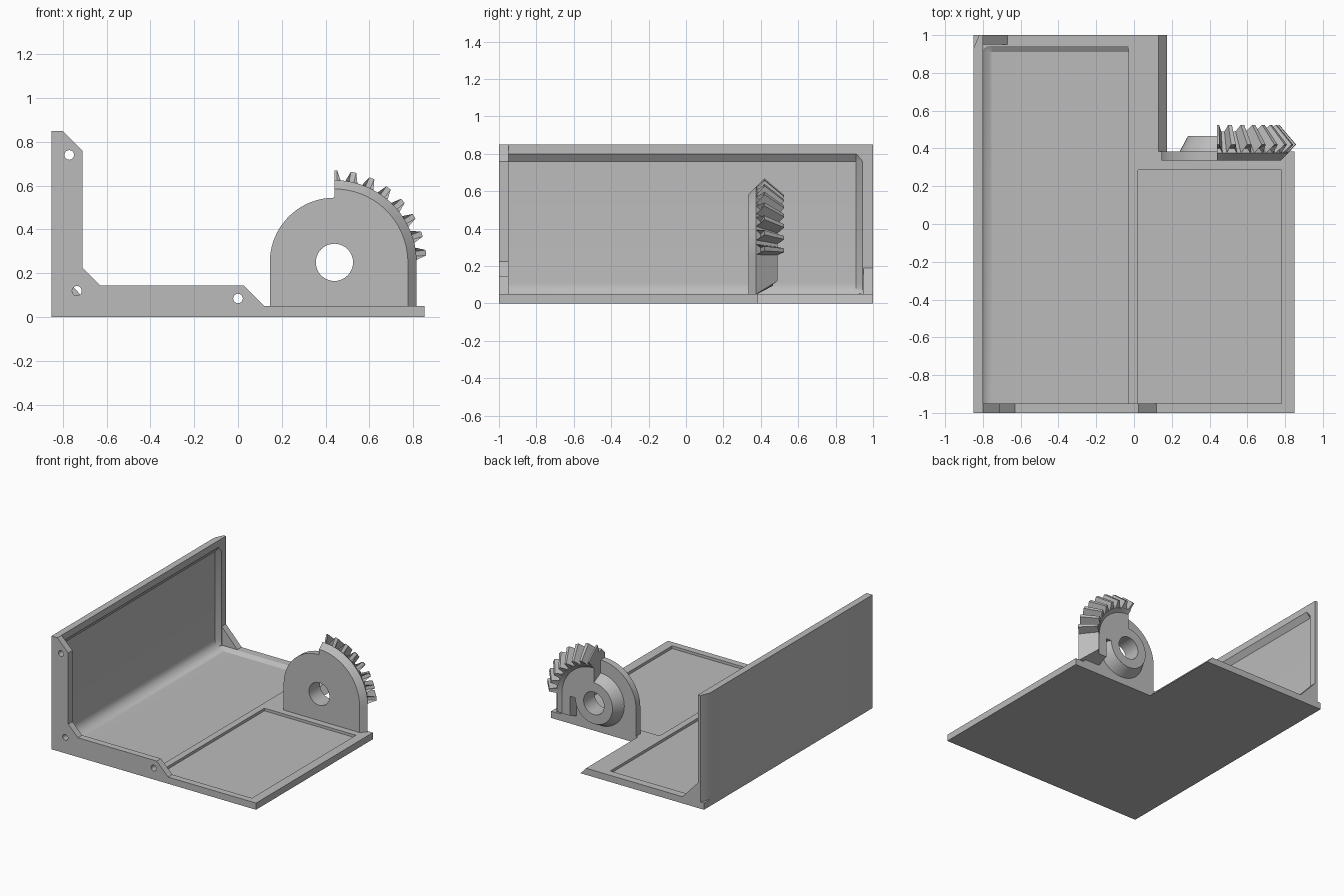
import bpy, bmesh
from math import sin, cos, radians, pi

cube = bpy.data.objects.get("Cube")
if cube:
    bpy.data.objects.remove(cube, do_unlink=True)

grey = bpy.data.materials.new("plain_grey")
grey.use_nodes = True
grey.diffuse_color = (0.5, 0.5, 0.5, 1)
grey.node_tree.nodes["Principled BSDF"].inputs["Base Color"].default_value = (0.5, 0.5, 0.5, 1)


def loft(name, rings):
    """Closed solid through rings of equal point count."""
    bm = bmesh.new()
    loops = [[bm.verts.new(p) for p in ring] for ring in rings]
    for a, b in zip(loops, loops[1:]):
        for i in range(len(a)):
            j = (i + 1) % len(a)
            bm.faces.new((a[i], a[j], b[j], b[i]))
    bm.faces.new(loops[0])
    bm.faces.new(loops[-1])
    bmesh.ops.recalc_face_normals(bm, faces=bm.faces)
    mesh = bpy.data.meshes.new(name)
    bm.to_mesh(mesh)
    bm.free()
    mesh.materials.append(grey)
    obj = bpy.data.objects.new(name, mesh)
    bpy.context.collection.objects.link(obj)
    return obj


def prism_y(name, pts, y0, y1):
    return loft(name, [[(x, y, z) for x, z in pts] for y in (y0, y1)])


def prism_z(name, pts, z0, z1):
    return loft(name, [[(x, y, z) for x, y in pts] for z in (z0, z1)])


def rect(x0, x1, y0, y1):
    return [(x0, y0), (x1, y0), (x1, y1), (x0, y1)]


def circle(cx, cz, r, n=40):
    return [(cx + r * cos(2 * pi * i / n), cz + r * sin(2 * pi * i / n)) for i in range(n)]


def arc(cx, cz, r, a0, a1, n):
    angles = [radians(a0 + (a1 - a0) * i / n) for i in range(n + 1)]
    return [(cx + r * cos(a), cz + r * sin(a)) for a in angles]


def cut(obj, cutters):
    for c in cutters:
        c.hide_render = True
        mod = obj.modifiers.new("cut", "BOOLEAN")
        mod.operation, mod.solver, mod.object = "DIFFERENCE", "EXACT", c
    bpy.context.view_layer.update()
    dg = bpy.context.evaluated_depsgraph_get()
    mesh = bpy.data.meshes.new_from_object(obj.evaluated_get(dg))
    obj.modifiers.clear()
    obj.data = mesh


def smooth(obj, angle=30):
    bpy.ops.object.select_all(action="DESELECT")
    obj.select_set(True)
    bpy.context.view_layer.objects.active = obj
    bpy.ops.object.shade_smooth_by_angle(angle=radians(angle))


# Tray: L-shaped floor with a bevelled rear edge, and the tall side wall
T = 0.05
floor_rings = []
for z, edge in ((0, 0.175), (T, 0.13)):
    floor_rings.append([(x, y, z) for x, y in (
        (-0.85, -0.95), (0.85, -0.95), (0.85, 0.385), (edge, 0.385), (edge, 1), (-0.85, 1))])
floor = loft("floor_plate", floor_rings)
wall = prism_z("side_wall", [(-0.85, -0.95), (-0.80, -0.95), (-0.80, 1),
                             (-0.82, 1), (-0.85, 0.93)], T, 0.85)

# Shallow pocket running from the floor up the wall, fading out at the rear
pocket = arc(-0.75, 0.11, 0.08, 180, 270, 8)
pocket += [(-0.03, 0.03), (-0.03, 0.8), (-0.80, 0.8), (-0.83, 0.76)]
shallow = [(max(x, -0.795), max(z, T + 0.005)) for x, z in pocket]
pocket_cutter = loft("pocket_cutter", [
    [(x, -0.97, z) for x, z in pocket],
    [(x, 0.91, z) for x, z in pocket],
    [(x, 0.95, z) for x, z in shallow]])
panel_cutter = prism_z("panel_cutter", rect(0.02, 0.78, -0.97, 0.285), 0.03, 0.2)
cut(floor, [pocket_cutter, panel_cutter])
cut(wall, [pocket_cutter])

# Front frame with three screw holes, and the rear corner gusset
frame = prism_y("front_frame", [
    (-0.85, 0), (0.85, 0), (0.85, T), (0.12, T), (0.025, 0.145), (-0.63, 0.145),
    (-0.71, 0.225), (-0.71, 0.76), (-0.80, 0.85), (-0.85, 0.85)], -1, -0.95)
screw_cutters = [prism_y("screw_cutter", circle(x, z, 0.022, 20), -1.1, -0.9)
                 for x, z in ((-0.77, 0.74), (-0.735, 0.12), (0, 0.085))]
cut(frame, screw_cutters)
prism_y("rear_gusset", [(-0.80, T), (-0.67, T), (-0.80, 0.19)], 0.95, 1)

# Bearing bracket: arch with a larger radius on the gear side, plus conical hub
CX, CZ = 0.44, 0.25
arch = [(CX - 0.295, T), (CX + 0.335, T)]
arch += arc(CX, CZ, 0.335, 0, 90, 20) + arc(CX, CZ, 0.295, 90, 180, 20)
bracket = prism_y("bracket_arch", arch, 0.335, 0.385)
hub = loft("bracket_hub", [[(x, y, z) for x, z in circle(CX, CZ, r)]
                           for y, r in ((0.38, 0.2), (0.465, 0.155))])
bore = prism_y("bore_cutter", circle(CX, CZ, 0.085), 0.2, 0.7)
cut(bracket, [bore])
cut(hub, [bore])


# Bevel gear quarter, swept from (y, radius) sections
def swept(section, angle):
    a = radians(angle)
    return [(CX + r * cos(a), y, CZ + r * sin(a)) for y, r in section]


rim = [(0.335, 0.335), (0.375, 0.375), (0.49, 0.29), (0.465, 0.265)]
core = [(0.335, 0.1)] + rim + [(0.465, 0.1)]
gear = loft("gear_core", [swept(core, 90 * i / 30) for i in range(31)])

for k in range(8):
    mid = 90 - 12 * k
    rings = []
    for offset, h in ((-4.3, 0), (-1.7, 1), (1.7, 1), (4.3, 0)):
        if mid + offset > 90:
            continue
        tooth = [(0.38, 0.3), (0.375 + 0.045 * h, 0.375 + 0.045 * h),
                 (0.49 + 0.035 * h, 0.29 + 0.04 * h), (0.47, 0.275)]
        rings.append(swept(tooth, mid + offset))
        if mid == 90 and h:
            rings.append(swept(tooth, 90))
    loft("gear_tooth", rings)

# Straight foot carrying the gear rim down to the floor
foot = [(0.335, 0.2)] + rim + [(0.465, 0.2)]
loft("gear_foot", [
    [(CX + r, y, CZ) for y, r in foot],
    [(CX + r, y, T + 0.67 * max(0, y - 0.385)) for y, r in foot]])

for c in [pocket_cutter, panel_cutter, bore] + screw_cutters:
    bpy.data.objects.remove(c, do_unlink=True)
for part in (floor, wall, frame, bracket, hub, gear):
    smooth(part)
